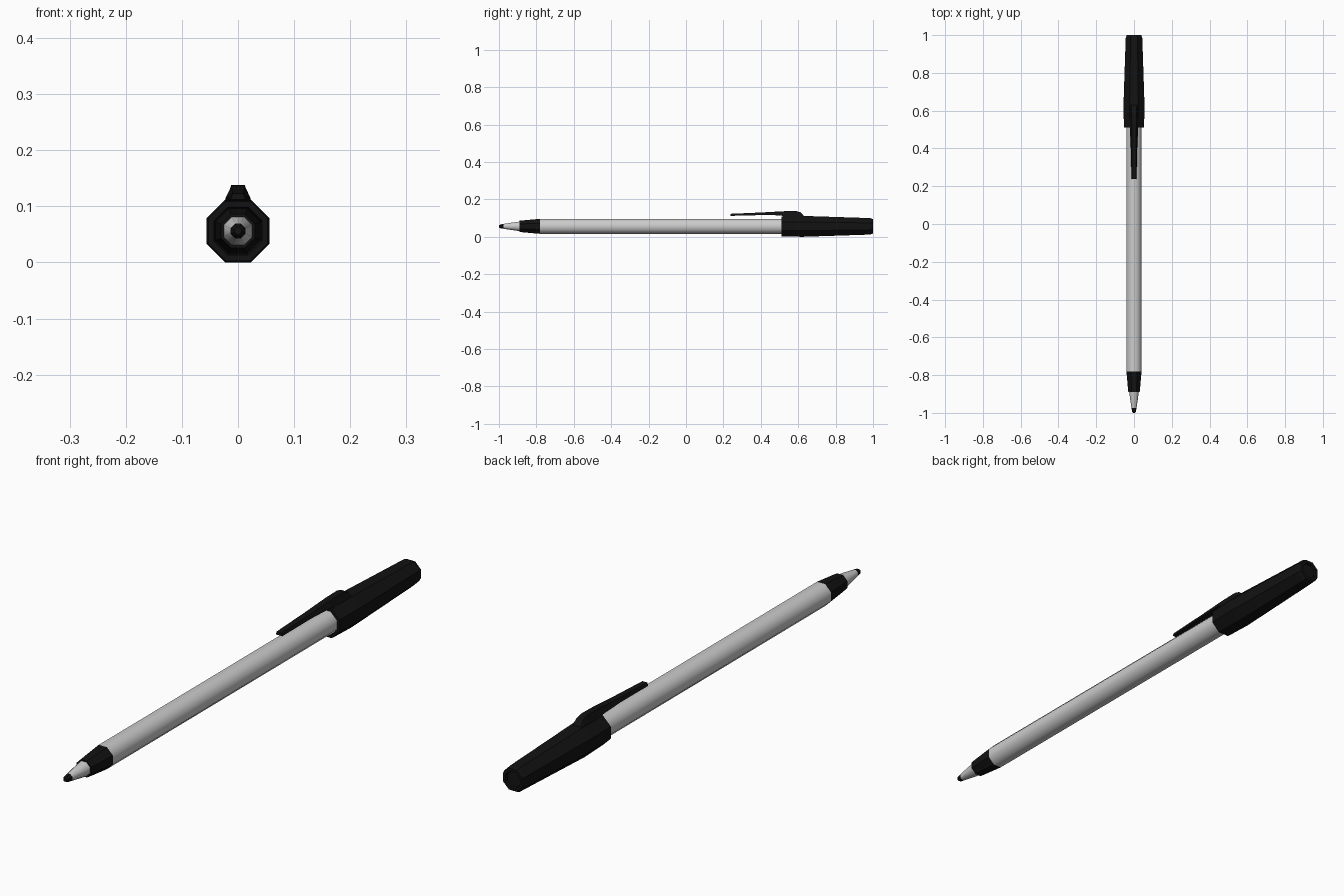
import bpy, bmesh, math

if "Cube" in bpy.data.objects:
    bpy.data.objects.remove(bpy.data.objects["Cube"])

AXIS_Z = 0.056
SIDES = 8

black = bpy.data.materials.new("black_plastic")
black.diffuse_color = (0.006, 0.006, 0.006, 1)
black.use_nodes = True
black.node_tree.nodes["Principled BSDF"].inputs["Base Color"].default_value = black.diffuse_color


def finish(name, bm, mat=None, smooth=None):
    bmesh.ops.recalc_face_normals(bm, faces=bm.faces)
    mesh = bpy.data.meshes.new(name)
    bm.to_mesh(mesh)
    bm.free()
    obj = bpy.data.objects.new(name, mesh)
    bpy.context.collection.objects.link(obj)
    if mat:
        mesh.materials.append(mat)
    if smooth:
        bpy.ops.object.select_all(action='DESELECT')
        obj.select_set(True)
        bpy.context.view_layer.objects.active = obj
        bpy.ops.object.shade_smooth_by_angle(angle=math.radians(smooth))
    return obj


def loft(bm, rings):
    """Bridge rings of points and close both ends."""
    loops = [[bm.verts.new(p) for p in ring] for ring in rings]
    n = len(loops[0])
    for a, b in zip(loops, loops[1:]):
        for i in range(n):
            j = (i + 1) % n
            bm.faces.new((a[i], a[j], b[j], b[i]))
    bm.faces.new(loops[0])
    bm.faces.new(loops[-1])


def octagon_tube(name, profile, mat=None, smooth=None):
    """Profile of (y, flat-to-centre distance) along the pen axis."""
    rings = []
    for y, apothem in profile:
        r = apothem / math.cos(math.pi / SIDES)
        angles = [(i + 0.5) * 2 * math.pi / SIDES for i in range(SIDES)]
        rings.append([(r * math.cos(a), y, AXIS_Z + r * math.sin(a)) for a in angles])
    bm = bmesh.new()
    loft(bm, rings)
    return finish(name, bm, mat, smooth)


# Writing end, grip and barrel
octagon_tube("ink_point", [(-1.0, 0.006), (-0.993, 0.010), (-0.975, 0.013)], black)
octagon_tube("metal_cone", [(-0.975, 0.013), (-0.93, 0.020), (-0.885, 0.026)], smooth=50)
octagon_tube("grip", [(-0.89, 0.030), (-0.86, 0.033), (-0.78, 0.040)], black)
octagon_tube("barrel", [(-0.78, 0.040), (0.53, 0.040)], smooth=50)

# Cap with a shallow recess in its closed end
octagon_tube("cap", [(0.53, 0.040), (0.51, 0.043), (0.51, 0.053), (0.62, 0.056),
                     (0.985, 0.044), (1.0, 0.039), (1.0, 0.029), (0.992, 0.027)], black)

# Pocket clip: tapered sections of (y, z bottom, z top, half width bottom, half width top)
sections = [
    (0.237, 0.112, 0.123, 0.013, 0.010),
    (0.40, 0.116, 0.130, 0.017, 0.011),
    (0.51, 0.115, 0.136, 0.022, 0.012),
    (0.53, 0.104, 0.137, 0.024, 0.012),
    (0.59, 0.104, 0.138, 0.024, 0.012),
    (0.615, 0.104, 0.130, 0.024, 0.013),
    (0.63, 0.104, 0.112, 0.024, 0.017),
]
bm = bmesh.new()
loft(bm, [[(-wb, y, zb), (wb, y, zb), (wt, y, zt), (-wt, y, zt)]
          for y, zb, zt, wb, wt in sections])
finish("pocket_clip", bm, black)
